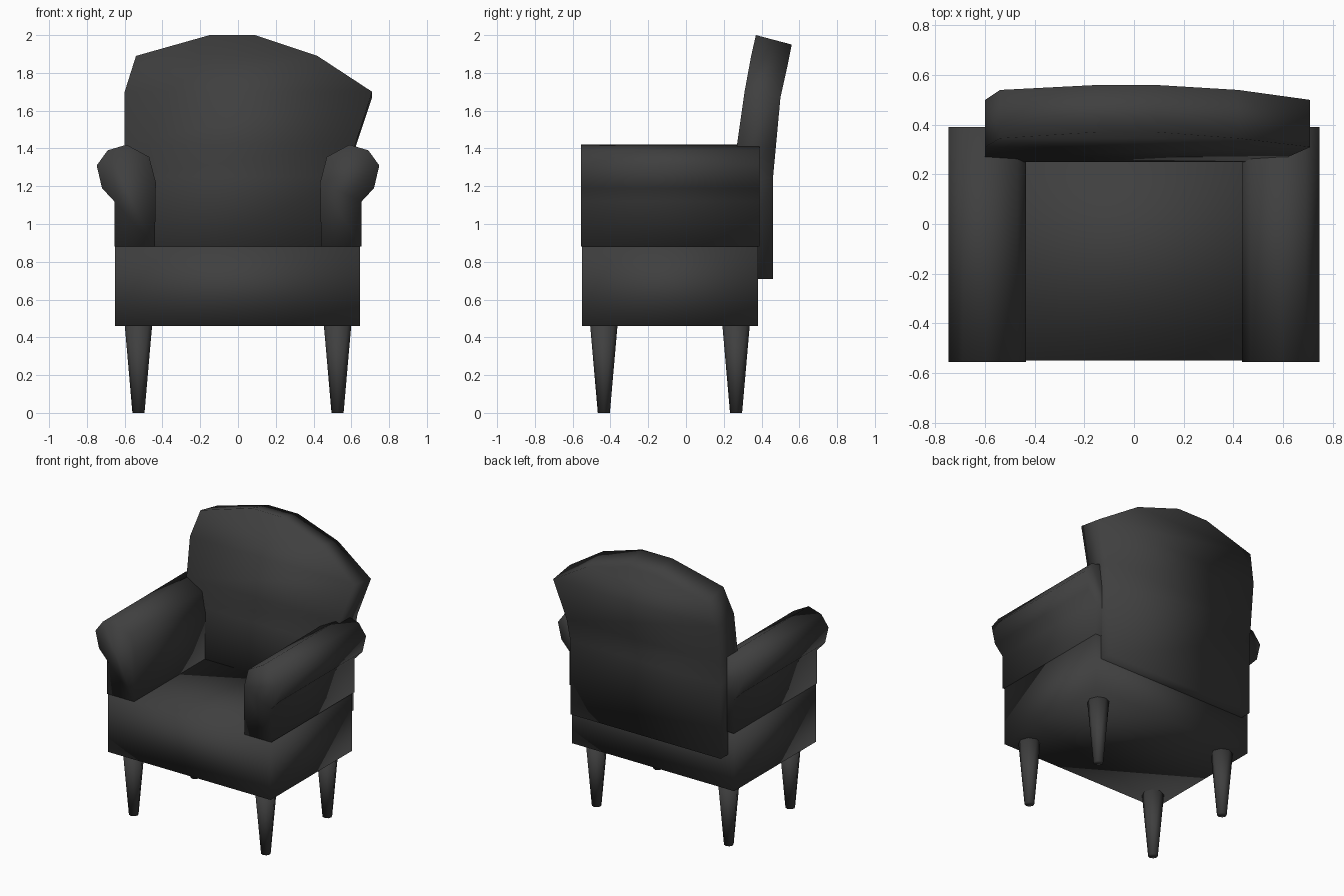
import bpy
import math

cube = bpy.data.objects.get("Cube")
if cube:
    bpy.data.objects.remove(cube, do_unlink=True)

fabric = bpy.data.materials.new("charcoal grey")
fabric.use_nodes = True
fabric.diffuse_color = (0.05, 0.05, 0.05, 1)
fabric.node_tree.nodes["Principled BSDF"].inputs["Base Color"].default_value = (0.05, 0.05, 0.05, 1)


def loft(name, loops):
    """Skin a list of equal-length point loops and cap both ends."""
    n = len(loops[0])
    verts = [p for loop in loops for p in loop]
    faces = [tuple(range(n))[::-1], tuple(range(len(verts) - n, len(verts)))]
    for r in range(len(loops) - 1):
        for i in range(n):
            j = (i + 1) % n
            faces.append((r * n + i, r * n + j, r * n + n + j, r * n + n + i))
    mesh = bpy.data.meshes.new(name)
    mesh.from_pydata(verts, [], faces)
    mesh.materials.append(fabric)
    mesh.shade_smooth()
    obj = bpy.data.objects.new(name, mesh)
    bpy.context.collection.objects.link(obj)
    return obj


def ring(x, y, z, radius, sides=8):
    angles = [math.tau * i / sides for i in range(sides)]
    return [(x + radius * math.cos(a), y + radius * math.sin(a), z) for a in angles]


# Seat block
corners = [(-0.65, -0.55), (0.645, -0.55), (0.645, 0.38), (-0.65, 0.38)]
loft("seat", [[(x, y, z) for x, y in corners] for z in (0.46, 0.88)])

# Rolled arms, one profile mirrored to both sides
arm_profile = [(0.44, 0.88), (0.655, 0.88), (0.655, 1.12), (0.72, 1.19), (0.748, 1.31),
               (0.69, 1.39), (0.59, 1.42), (0.47, 1.355), (0.435, 1.22)]
for side, name in ((1, "left_arm"), (-1, "right_arm")):
    outline = arm_profile if side == 1 else arm_profile[::-1]
    loft(name, [[(side * x, y, z) for x, z in outline] for y in (0.39, -0.555)])

# Backrest rows: left x, right x, front y, front z, rear y, rear z
rows = [(-0.60, 0.60, 0.25, 0.71, 0.46, 0.71),
        (-0.60, 0.60, 0.25, 1.25, 0.46, 1.24),
        (-0.60, 0.62, 0.27, 1.42, 0.475, 1.40),
        (-0.60, 0.71, 0.31, 1.70, 0.50, 1.67),
        (-0.54, 0.42, 0.345, 1.89, 0.54, 1.85),
        (-0.15, 0.09, 0.37, 2.00, 0.56, 1.95)]
loft("backrest", [[(a, fy, fz), (b, fy, fz), (b, ry, rz), (a, ry, rz)]
                  for a, b, fy, fz, ry, rz in rows])

# Tapered legs
for end, y in (("front", -0.435), ("back", 0.265)):
    for side, x in (("left", 0.527), ("right", -0.527)):
        loft(f"{end}_{side}_leg", [ring(x, y, 0, 0.032), ring(x, y, 0.47, 0.073)])
